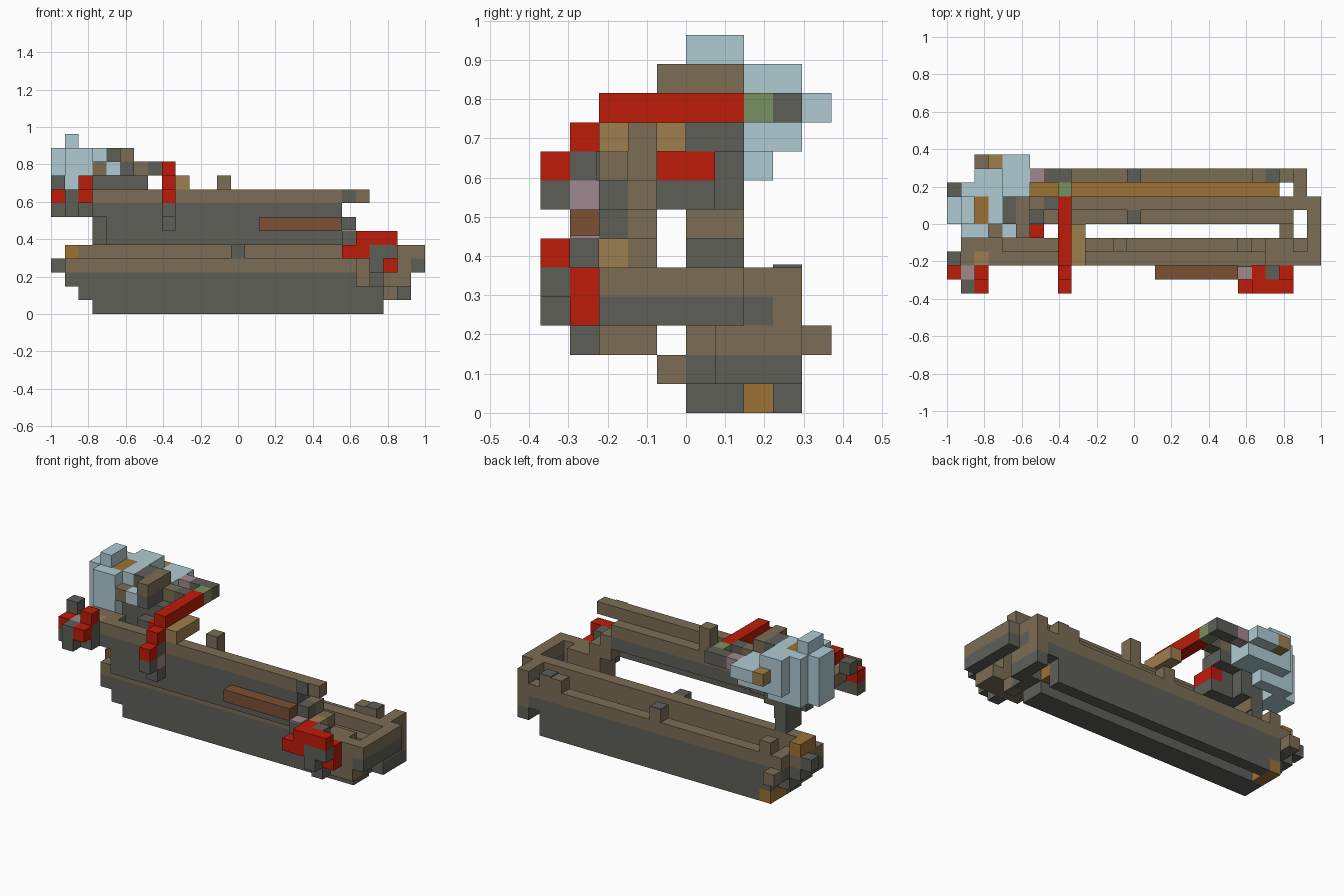
import bpy
import bmesh

cube = bpy.data.objects.get("Cube")
if cube:
    bpy.data.objects.remove(cube)

UNIT = 2 / 27  # edge of one block


def linear(value):
    value /= 255
    return ((value + .055) / 1.055) ** 2.4


def material(name, code):
    mat = bpy.data.materials.new(name)
    colour = [linear(v) for v in bytes.fromhex(code)] + [1]
    mat.use_nodes = True
    mat.diffuse_color = colour
    mat.node_tree.nodes["Principled BSDF"].inputs["Base Color"].default_value = colour
    return mat


gray = material("slate gray", "5e5e59")
brown = material("weathered brown", "7c6d55")
red = material("bright red", "bd1c08")
blue = material("pale blue", "afcbd4")
ochre = material("ochre", "9e7134")
tan = material("light tan", "9d7e4e")
rust = material("rust brown", "7a5035")
green = material("moss green", "779060")
mauve = material("dusty mauve", "a0898e")


def block(name, mat, x, y, z):
    """Box between block indices; a single index means one block wide."""
    spans = [s if isinstance(s, tuple) else (s, s + 1) for s in (x, y, z)]
    bm = bmesh.new()
    bmesh.ops.create_cube(bm, size=1)
    for v in bm.verts:
        for axis, (low, high) in enumerate(spans):
            shift = (13.5, 5, 0)[axis]
            v.co[axis] = ((low if v.co[axis] < 0 else high) - shift) * UNIT
    mesh = bpy.data.meshes.new(name)
    bm.to_mesh(mesh)
    bm.free()
    mesh.materials.append(mat)
    bpy.context.collection.objects.link(bpy.data.objects.new(name, mesh))


# Lower hull: two long walls, trough floor and rims
block("rear_wall_base", gray, (4, 24), 8, 0)
block("rear_wall_middle", gray, (3, 24), 8, 1)
block("rear_wall_upper", gray, (2, 25), 8, 2)
block("rear_rim", brown, (2, 26), 8, 3)
block("middle_wall_base", gray, (3, 24), (5, 7), (0, 2))
block("middle_wall_upper", gray, (2, 24), (5, 7), 2)
block("middle_wall_band", brown, (1, 25), (5, 7), 3)
block("middle_rim", brown, (2, 25), 6, 4)
block("middle_rim_cleat", gray, 13, 5, 4)
block("trough_floor", ochre, (3, 24), 7, 1)
block("trough_end_block", ochre, 3, (7, 9), 0)
for name, start, length in (("middle_cleat", 13, 1), ("end_cleat", 22, 2), ("left_cleat", 3, 1)):
    block(name, brown, (start, start + length), 8, 4)
for name, start in (("middle_cleat_cap", 13), ("end_cleat_cap", 23)):
    block(name, gray, start, 8, (5, 5.1))

# Closed left end of the lower hull
block("left_end_base", gray, 2, (5, 8), 1)
block("left_end_step", gray, 1, (5, 8), 2)
block("left_end_lower", gray, (2, 4), (5, 9), 2)
block("left_end_upper", brown, (1, 3), (5, 8), 3)
block("left_end_corner", ochre, 1, (6, 8), 4)
block("left_end_knob", gray, 0, 7, 3)
block("left_side_knob", brown, 2, 9, 2)

# Stepped ring at the right end
block("ring_lower_step", gray, (24, 26), (6, 7), 1)
block("ring_lower_corner", gray, 24, 5, 1)
block("ring_outer_step", gray, 25, (7, 9), 1)
block("ring_middle_step", brown, 25, (6, 9), 2)
block("ring_inner_step", brown, 24, 5, 2)
block("ring_corner_base", gray, 25, (6, 8), 3)
block("ring_corner_top", brown, 25, (6, 8), 4)
block("ring_corner_cleat", brown, 25, 8, 4)
block("ring_end_base", gray, 26, (2, 7), 3)
block("ring_end_rim", brown, 26, (2, 7), 4)
block("ring_front_step", brown, (22, 26), (2, 4), 2)
block("ring_front_base", brown, (22, 26), 2, 3)
block("ring_front_rim", brown, (22, 26), 2, 4)
block("ring_inner_front", brown, (22, 25), 3, (3, 5))
block("ring_small_foot", brown, 24, 4, 1)

# Raised front wall with a lower inner ledge
block("front_wall", gray, (4, 21), 2, (5, 8))
block("front_wall_end", gray, 21, 2, (5, 7))
block("front_wall_rim", brown, (3, 23), 2, 8)
block("front_wall_rim_mark", gray, 21, (1.9, 2), 8)
block("inner_ledge_base", gray, (4, 21), 3, 6)
block("inner_ledge", brown, (4, 21), 3, 7)
block("inner_ledge_end", brown, 21, 3, (5, 7))
block("inner_ledge_cleat", brown, 22, 3, 5)
block("front_wall_foot", tan, 22, 2, 5)
block("front_panel", rust, (15, 21), 1, 6)
block("front_wall_post", brown, 12, 3, (8, 10))
block("front_wall_shelf", tan, 9, (2, 5), 9)
block("front_wall_bracket", gray, 3, 2, 7)

# Crossbar bending down over the front wall
block("crossbar", red, 8, (2, 7), 10)
block("crossbar_bend", red, 8, 1, 9)
block("crossbar_tip", red, 8, 0, 8)
block("crossbar_hand", gray, 8, 0, 7)
block("crossbar_neck", gray, 8, 1, 8)
block("crossbar_wrist", mauve, 8, 1, 7)
block("crossbar_foot", gray, 8, 1, 6)
block("crossbar_joint", green, 8, 7, 10)
block("crossbar_tail", gray, (7, 9), 8, 10)
block("crossbar_end", mauve, 6, 8, 10)

# Red cluster at the right
block("right_cluster_post", gray, 21, 1, 5)
block("right_cluster_post_cap", mauve, 21, 1, (6, 6.1))
block("right_cluster_top", red, (22, 25), 0, 5)
block("right_cluster_side", red, (21, 23), 0, 4)
block("right_cluster_core", gray, (23, 25), 0, 4)
block("right_cluster_low", gray, 23, 0, 3)
block("right_cluster_back", red, 22, 1, 5)
block("right_cluster_neck", gray, 23, 1, (2, 6))
block("right_cluster_leg", red, 24, 1, (3, 5))

# Red cluster at the left
block("left_cluster_base", gray, (0, 3), 1, 7)
block("left_cluster_front", gray, 1, 0, 7)
block("left_cluster_core", gray, 1, 0, 8)
block("left_cluster_neck", mauve, 1, 1, 8)
block("left_cluster_arm", red, 0, 1, 8)
block("left_cluster_raised_block", gray, 0, 2, 9)
block("left_cluster_hand", red, 2, 0, 8)
block("left_cluster_chest", gray, 2, 1, 8)
block("left_cluster_shoulder", red, 2, 1, 9)
block("left_cluster_bridge", brown, (1, 4), 3, 8)
block("left_cluster_bridge_front", brown, 1, 2, 8)
block("left_cluster_joint", tan, 2, 2, 8)

# Column carrying the pale upper body
block("column", gray, 3, (5, 7), (5, 10))
block("column_band", brown, (4, 4.1), (5, 7), 6)
block("column_beam", gray, (4, 7), (5, 7), 9)
block("column_side", gray, 4, (5, 7), (7, 9))

# Pale upper body
block("body_left", blue, (0, 2), (5, 7), (8, 12))
block("body_cap", blue, 1, (5, 7), 12)
block("body_patch", ochre, 2, (5, 7), (10, 12))
block("body_middle", blue, 3, (5, 7), (10, 12))
block("body_front", blue, (1, 3), 4, (8, 12))
block("body_back", blue, (1, 4), 7, (8, 12))
block("body_back_outer", blue, (2, 4), 8, (9, 12))
block("body_arm_upper", blue, (4, 6), (7, 10), 10)
block("body_arm_lower", blue, (4, 6), (7, 9), 9)
block("body_knob", tan, 3, 9, 10)

# Stack of blocks beside the body
block("stack_brace", brown, 3, 4, 10)
block("stack_plate", blue, 4, 4, 10)
block("stack_core", gray, 4, (5, 7), (10, 12))
block("stack_top", brown, 5, (4, 7), 11)
block("stack_side", gray, 5, (4, 7), 10)
block("stack_link", brown, 6, 6, 10)
block("stack_link_end", gray, 7, 6, 10)
block("stack_badge", red, 6, (4, 6), 8)
block("stack_badge_base", gray, 6, (4, 6), 7)
block("stack_badge_arm", gray, 5, (4, 6), (7, 9))
